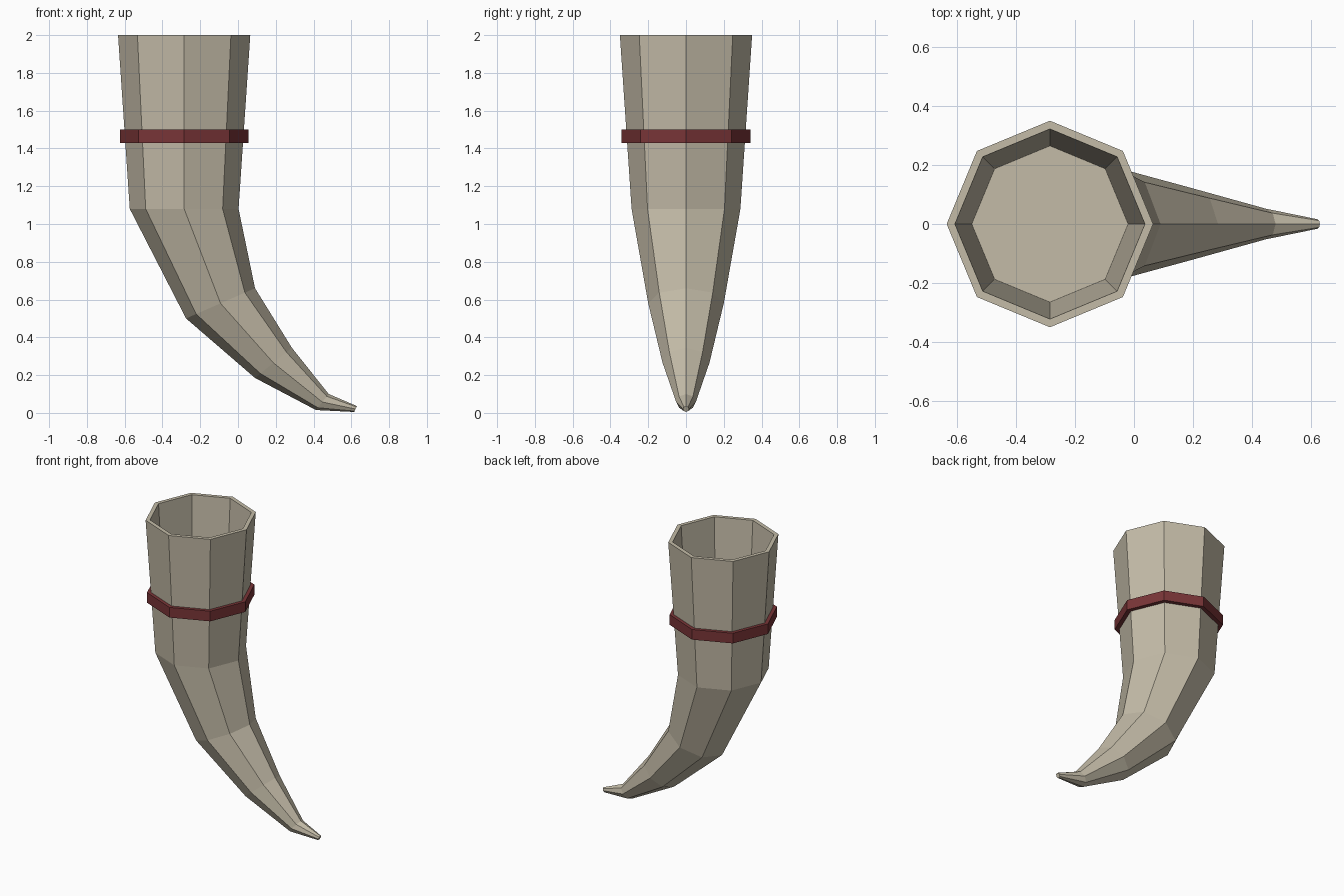
import bpy, bmesh, math

if "Cube" in bpy.data.objects:
    bpy.data.objects.remove(bpy.data.objects["Cube"])

SIDES = 8


def material(name, color):
    m = bpy.data.materials.new(name)
    m.diffuse_color = (*color, 1)
    m.use_nodes = True
    m.node_tree.nodes["Principled BSDF"].inputs["Base Color"].default_value = m.diffuse_color
    return m


def ring(bm, left, right, r):
    """Octagon spanning left-right (x, z) in the xz plane, radius r along y."""
    cx, cz = (left[0] + right[0]) / 2, (left[1] + right[1]) / 2
    ux, uz = (right[0] - left[0]) / 2, (right[1] - left[1]) / 2
    verts = []
    for i in range(SIDES):
        a = 2 * math.pi * i / SIDES
        verts.append(bm.verts.new((cx + ux * math.cos(a), r * math.sin(a), cz + uz * math.cos(a))))
    return verts


def loft(name, sections, mat, closed=False):
    """Skin the sections; cap both ends, or join last to first if closed."""
    bm = bmesh.new()
    rings = [ring(bm, *s) for s in sections]
    pairs = list(zip(rings, rings[1:]))
    if closed:
        pairs.append((rings[-1], rings[0]))
    else:
        bm.faces.new(rings[0])
        bm.faces.new(rings[-1])
    for a, b in pairs:
        for i in range(SIDES):
            j = (i + 1) % SIDES
            bm.faces.new((a[i], a[j], b[j], b[i]))
    bmesh.ops.recalc_face_normals(bm, faces=bm.faces)
    me = bpy.data.meshes.new(name)
    bm.to_mesh(me)
    bm.free()
    me.materials.append(mat)
    ob = bpy.data.objects.new(name, me)
    bpy.context.collection.objects.link(ob)
    return ob


def level(r, z, cx=-0.285):
    return ((cx - r, z), (cx + r, z), r)


# Horn: tip, curved body, rim, then hollow interior down to its floor
loft("horn", [
    ((0.615, 0.005), (0.63, 0.036), 0.016),
    ((0.413, 0.015), (0.48, 0.10), 0.052),
    ((0.09, 0.185), (0.285, 0.345), 0.124),
    ((-0.275, 0.50), (0.09, 0.66), 0.20),
    level(0.288, 1.08),
    level(0.35, 2.0),
    level(0.322, 2.0),
    level(0.265, 1.09),
], material("horn_bone", (0.55, 0.50, 0.39)))

# Band wrapped around the horn
loft("band", [
    level(0.341, 1.43), level(0.341, 1.50), level(0.308, 1.50), level(0.308, 1.43),
], material("band_red", (0.19, 0.035, 0.038)), closed=True)
